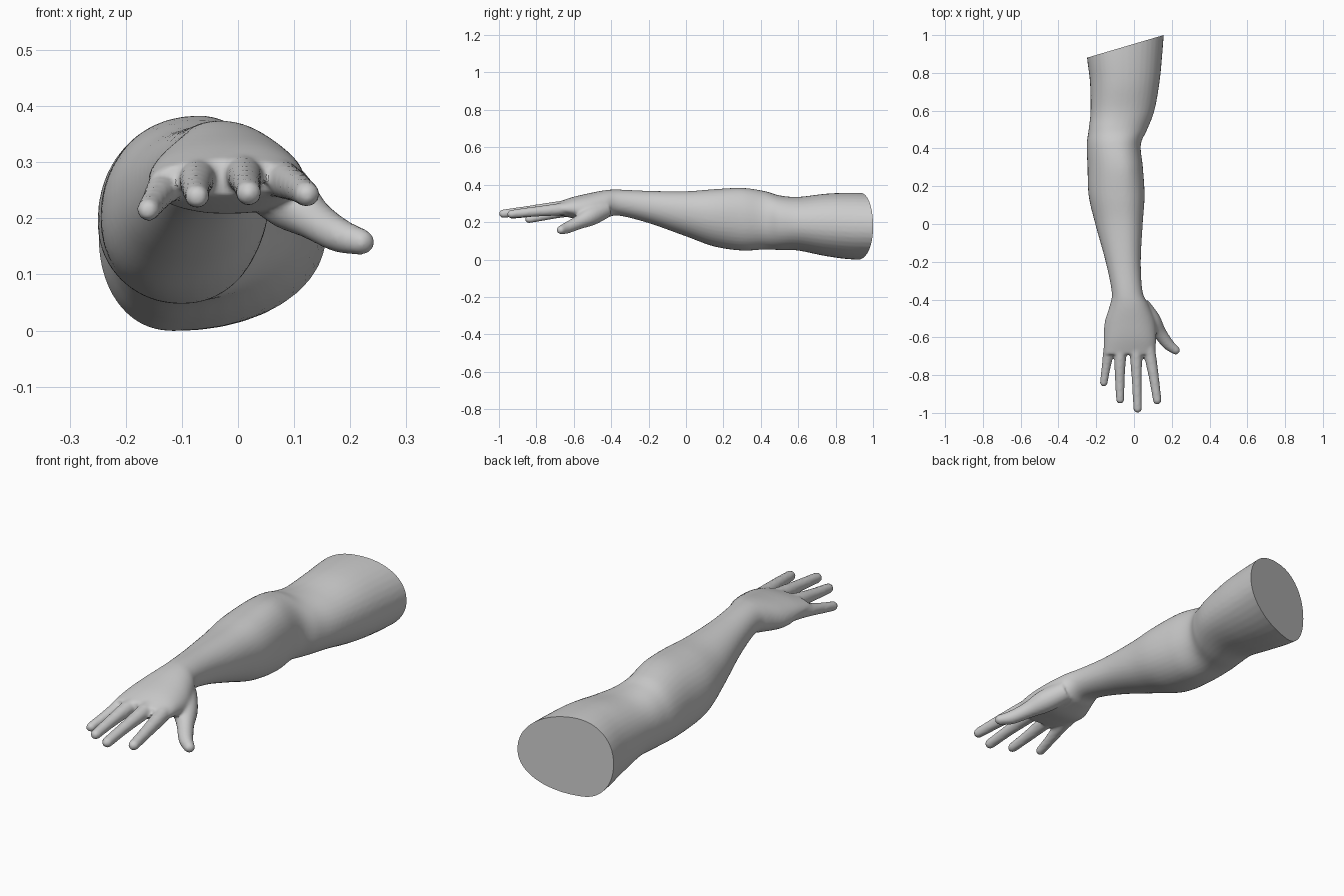
import bpy, bmesh, math
from mathutils import Vector

if "Cube" in bpy.data.objects:
    bpy.data.objects.remove(bpy.data.objects["Cube"])

N = 40


def spline(rows, steps=6):
    """Catmull-Rom interpolation through rows of numbers."""
    out = []
    for i in range(len(rows) - 1):
        a, b, c, d = (rows[max(0, min(len(rows) - 1, i + k))] for k in (-1, 0, 1, 2))
        for s in range(steps):
            t = s / steps
            out.append([0.5 * (2 * q + (r - p) * t + (2 * p - 5 * q + 4 * r - u) * t * t
                               + (3 * q - p - 3 * r + u) * t ** 3)
                        for p, q, r, u in zip(a, b, c, d)])
    return out + [list(rows[-1])]


def loft(bm, rings):
    """Skin closed rings of points and cap both ends."""
    loops = [[bm.verts.new(p) for p in r] for r in rings]
    n = len(loops[0])
    for a, b in zip(loops, loops[1:]):
        for i in range(n):
            bm.faces.new((a[i], a[(i + 1) % n], b[(i + 1) % n], b[i]))
    bm.faces.new(loops[0][::-1])
    bm.faces.new(loops[-1])


def section(row):
    """Four quarter-ellipses between the left, top, right and bottom extremes."""
    y, x0, x1, z0, z1, xt, xb, zl, zr = row
    pts = []
    for i in range(N):
        a = 2 * math.pi * i / N
        c, s = math.cos(a), math.sin(a)
        # the extremes may sit off centre, so blend their positions
        xm = xt if s > 0 else xb
        zm = zr if c > 0 else zl
        xm = x0 + (x1 - x0) * xm
        zm = z0 + (z1 - z0) * zm
        c2 = math.copysign(abs(c) ** 0.94, c)
        s2 = math.copysign(abs(s) ** 0.94, s)
        pts.append((xm + c2 * ((x1 - xm) if c > 0 else (xm - x0)), y,
                    zm + s2 * ((z1 - zm) if s > 0 else (zm - z0))))
    return pts


def digit(bm, path):
    """Round finger along x, y, z, radius points with a domed tip."""
    pts = spline(path, 5)
    end, r = Vector(pts[-1][:3]), pts[-1][3]
    d = (end - Vector(pts[-2][:3])).normalized()
    for k in range(1, 6):
        a = k * math.pi / 2 / 5.3
        pts.append([*(end + d * r * math.sin(a)), r * math.cos(a)])
    rings = []
    for i, p in enumerate(pts):
        t = Vector(pts[min(i + 1, len(pts) - 1)][:3]) - Vector(pts[max(i - 1, 0)][:3])
        u = t.cross(Vector((0, 0, 1))).normalized()
        v = u.cross(t).normalized()
        rings.append([Vector(p[:3]) + p[3] * (u * math.cos(a) + v * math.sin(a))
                      for a in (2 * math.pi * j / 16 for j in range(16))])
    loft(bm, rings)


# upper arm, forearm, wrist and palm:
# y, left, right, bottom, top, top x, bottom x, left z, right z (last four as fractions)
arm = [
    (1.10, -.255, .165, .000, .350, .45, .33, .47, .50),
    (0.90, -.250, .150, .000, .357, .45, .33, .47, .50),
    (0.75, -.233, .135, .018, .352, .45, .35, .48, .50),
    (0.60, -.230, .108, .048, .335, .45, .40, .50, .50),
    (0.50, -.240, .070, .051, .343, .45, .45, .50, .50),
    (0.42, -.250, .036, .054, .366, .55, .50, .45, .50),
    (0.30, -.246, .047, .048, .383, .60, .50, .45, .52),
    (0.15, -.240, .056, .070, .376, .60, .45, .45, .55),
    (0.00, -.205, .046, .124, .365, .60, .45, .45, .55),
    (-.20, -.150, .036, .195, .367, .55, .45, .48, .52),
    (-.36, -.118, .046, .235, .374, .50, .50, .45, .50),
    (-.43, -.128, .080, .222, .371, .50, .50, .42, .40),
    (-.52, -.155, .115, .208, .354, .52, .50, .40, .35),
    (-.61, -.160, .118, .222, .333, .55, .50, .42, .42),
    (-.69, -.158, .110, .240, .305, .55, .50, .40, .45)]

# four fingers and the thumb: x, y, z, radius
digits = [
    [(-.115, -.56, .270, .036), (-.133, -.67, .253, .030), (-.148, -.76, .232, .024), (-.160, -.84, .215, .021)],
    [(-.055, -.56, .285, .036), (-.072, -.69, .272, .033), (-.075, -.82, .254, .026), (-.073, -.93, .239, .022)],
    [(.000, -.56, .290, .036), (.010, -.69, .278, .033), (.015, -.84, .262, .026), (.019, -.977, .245, .023)],
    [(.055, -.56, .285, .036), (.082, -.68, .268, .033), (.105, -.81, .256, .027), (.123, -.933, .243, .023)],
    [(.035, -.43, .270, .048), (.090, -.51, .232, .052), (.135, -.575, .198, .037), (.180, -.635, .170, .031), (.220, -.668, .158, .024)]]

bm = bmesh.new()
loft(bm, [section(r) for r in spline(arm)])
for path in digits:
    digit(bm, path)
bmesh.ops.recalc_face_normals(bm, faces=bm.faces)
mesh = bpy.data.meshes.new("arm")
bm.to_mesh(mesh)
bm.free()
obj = bpy.data.objects.new("arm", mesh)
bpy.context.collection.objects.link(obj)

# fuse the hand and arm into one skin
rm = obj.modifiers.new("fuse", 'REMESH')
rm.mode = 'VOXEL'
rm.voxel_size = 0.0075
sm = obj.modifiers.new("soften", 'SMOOTH')
sm.factor = 0.5
sm.iterations = 6
bpy.context.view_layer.update()
dg = bpy.context.evaluated_depsgraph_get()
bm = bmesh.new()
bm.from_mesh(obj.evaluated_get(dg).to_mesh())
obj.modifiers.clear()

# slanted flat cut at the shoulder end
cut = bmesh.ops.bisect_plane(bm, geom=bm.verts[:] + bm.edges[:] + bm.faces[:],
                             plane_co=(-.25, .88, 0), plane_no=(-.295, 1, 0), clear_outer=True)
edges = [e for e in cut['geom_cut'] if isinstance(e, bmesh.types.BMEdge)]
bmesh.ops.holes_fill(bm, edges=edges, sides=0)
bmesh.ops.recalc_face_normals(bm, faces=bm.faces)
bm.to_mesh(mesh)
bm.free()

bpy.context.view_layer.objects.active = obj
obj.select_set(True)
bpy.ops.object.shade_smooth_by_angle(angle=math.radians(40))
